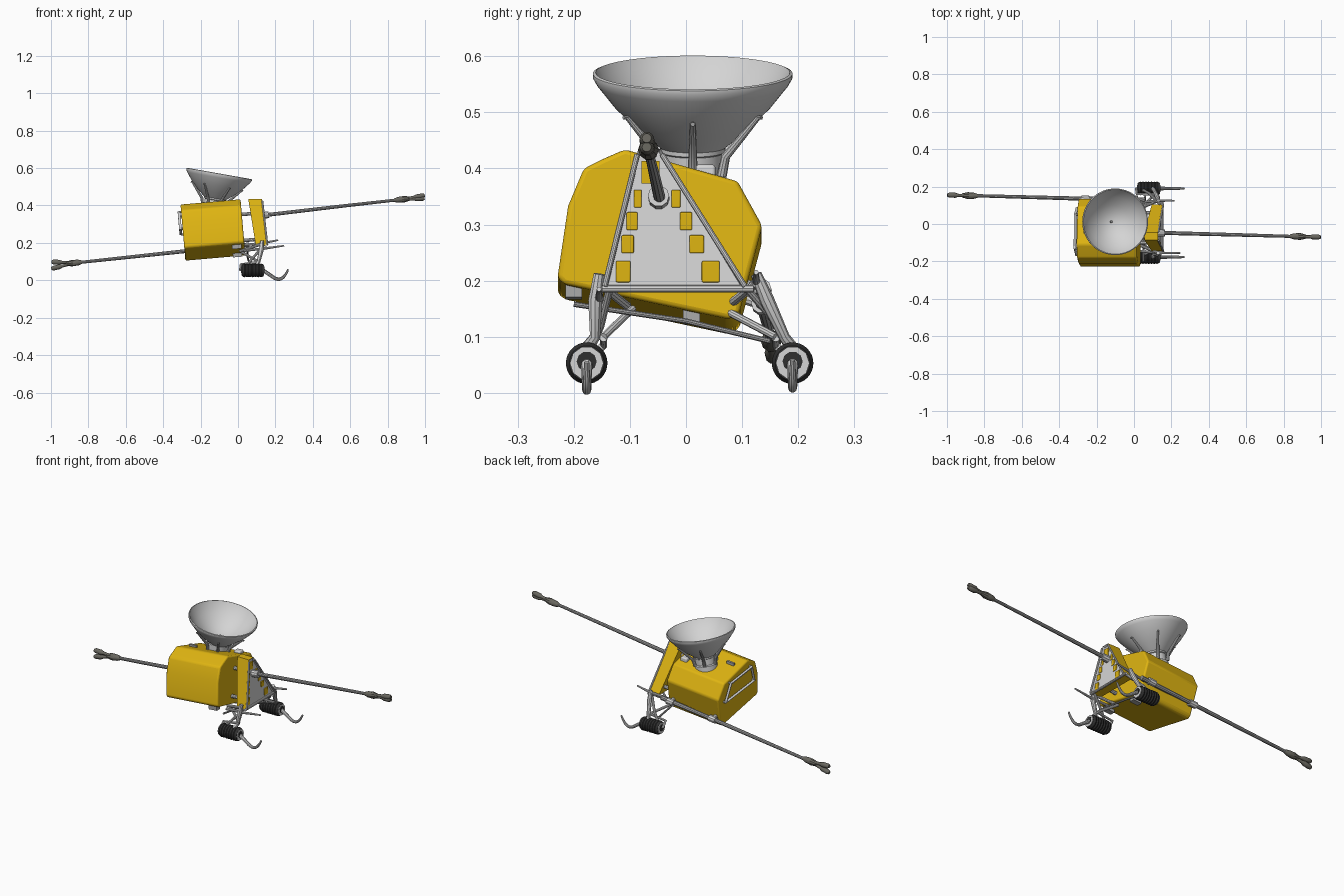
import bpy, bmesh, math
from mathutils import Vector, Matrix

if "Cube" in bpy.data.objects:
    bpy.data.objects.remove(bpy.data.objects["Cube"])


def material(name, rgb):
    m = bpy.data.materials.new(name)
    m.diffuse_color = (*rgb, 1)
    m.use_nodes = True
    m.node_tree.nodes["Principled BSDF"].inputs["Base Color"].default_value = m.diffuse_color
    return m


YELLOW = material("golden yellow", (0.74, 0.46, 0.006))
WHITE = material("off white", (0.66, 0.66, 0.66))
BLACK = material("charcoal", (0.03, 0.03, 0.03))
GREY = material("pole grey", (0.38, 0.38, 0.38))
BROWN = material("gripper grey", (0.14, 0.135, 0.115))


def finish(bm, name, mats, matrix=Matrix(), bevel=0.0):
    bmesh.ops.recalc_face_normals(bm, faces=bm.faces[:])
    me = bpy.data.meshes.new(name)
    bm.to_mesh(me)
    bm.free()
    ob = bpy.data.objects.new(name, me)
    bpy.context.collection.objects.link(ob)
    for m in mats:
        me.materials.append(m)
    ob.matrix_world = matrix
    if bevel:
        mod = ob.modifiers.new("bevel", "BEVEL")
        mod.width, mod.segments, mod.limit_method = bevel, 3, "ANGLE"
        mod.angle_limit = math.radians(20)
    smooth(ob)
    return ob


def smooth(ob):
    bpy.ops.object.select_all(action="DESELECT")
    ob.select_set(True)
    bpy.context.view_layer.objects.active = ob
    bpy.ops.object.shade_smooth_by_angle(angle=math.radians(35))


def tube(name, pts, r, mat, scales=None, closed=False, curved=False):
    """Round bar through points, with optional radius factors."""
    cu = bpy.data.curves.new(name, "CURVE")
    cu.dimensions, cu.bevel_depth, cu.bevel_resolution = "3D", r, 3
    cu.use_fill_caps = True
    sp = cu.splines.new("NURBS" if curved else "POLY")
    sp.points.add(len(pts) - 1)
    for i, p in enumerate(pts):
        sp.points[i].co = (*p, 1)
        sp.points[i].radius = scales[i] if scales else 1
    if curved:
        sp.use_endpoint_u, sp.order_u = True, 3
    sp.use_cyclic_u = closed
    ob = bpy.data.objects.new(name, cu)
    bpy.context.collection.objects.link(ob)
    cu.materials.append(mat)
    bpy.ops.object.select_all(action="DESELECT")
    ob.select_set(True)
    bpy.context.view_layer.objects.active = ob
    bpy.ops.object.convert(target="MESH")
    smooth(bpy.context.object)


def lathe(name, profile, mats, matrix, steps=48):
    bm = bmesh.new()
    vs = [bm.verts.new((r, 0, h)) for r, h in profile]
    es = [bm.edges.new(p) for p in zip(vs, vs[1:])]
    bmesh.ops.spin(bm, geom=vs + es, axis=(0, 0, 1), cent=(0, 0, 0),
                   angle=math.tau, steps=steps, use_merge=True)
    bmesh.ops.remove_doubles(bm, verts=bm.verts[:], dist=1e-5)
    return finish(bm, name, mats, matrix)


def box(name, centre, size, mat, matrix=Matrix(), bevel=0.0):
    bm = bmesh.new()
    bmesh.ops.create_cube(bm, size=1, matrix=Matrix.Translation(centre) @ Matrix.Diagonal((*size, 1)))
    return finish(bm, name, [mat], matrix, bevel)


# Main body: tilted faceted prism
BODY = Matrix.Translation((-0.135, 0, 0.27)) @ Matrix.Rotation(-0.087, 4, "Y")
outline = [(-0.229, -0.078), (-0.21, 0.05), (-0.182, 0.117), (-0.15, 0.133), (-0.109, 0.151),
           (0.092, 0.094), (0.136, 0.014), (0.095, -0.142), (0.078, -0.153), (-0.218, -0.09)]
bm = bmesh.new()
end = bm.faces.new([bm.verts.new((-0.16, y, z)) for y, z in outline])
ext = bmesh.ops.extrude_face_region(bm, geom=[end])
bmesh.ops.translate(bm, vec=(0.322, 0, 0), verts=[g for g in ext["geom"] if isinstance(g, bmesh.types.BMVert)])
finish(bm, "body", [YELLOW], BODY, 0.012)

# Left-end rail frame and its mounts, plus roof fittings
corners = [(-0.172, -0.165, 0.02), (-0.172, -0.13, 0.11), (-0.172, 0.05, 0.085), (-0.172, 0.085, -0.01)]
tube("end_rail", [BODY @ Vector(c) for c in corners], 0.007, WHITE, closed=True)
for c in corners:
    tube("rail_mount", [BODY @ Vector(c), BODY @ Vector((-0.15, c[1], c[2]))], 0.006, WHITE)
box("roof_sensor", (0.125, 0.035, 0.108), (0.04, 0.035, 0.035), WHITE, BODY, 0.006)
box("roof_handle", (-0.10, -0.045, 0.137), (0.045, 0.012, 0.018), GREY, BODY)
for y in (-0.2, 0.01):
    box("underside_fitting", (0.12, y, -0.10 - 0.21 * (y + 0.2)), (0.05, 0.03, 0.025), GREY, BODY)

# Dish with collar, tilted to the right
DISH = Matrix.Translation((-0.133, 0.012, 0.383)) @ Matrix.Rotation(math.radians(10), 4, "Y")
lathe("dish", [(0, 0.05), (0.055, 0.053), (0.098, 0.088), (0.140, 0.130), (0.170, 0.168), (0.178, 0.182),
               (0.178, 0.189), (0.173, 0.191), (0.164, 0.175), (0.134, 0.138), (0.09, 0.102),
               (0.05, 0.08), (0, 0.07)], [WHITE], DISH, 64)
lathe("dish_collar", [(0, -0.03), (0.06, -0.03), (0.06, 0.008), (0.053, 0.012), (0.053, 0.045),
                      (0.058, 0.048), (0.058, 0.06), (0, 0.06)], [WHITE], DISH)
lathe("dish_feed", [(0, 0.06), (0.008, 0.06), (0.006, 0.09), (0, 0.092)], [GREY], DISH, 12)
for i in range(6):
    a = math.tau * i / 6
    spot = lambda r, h: DISH @ Vector((r * math.cos(a), r * math.sin(a), h))
    tube("dish_strut", [spot(0.06, 0.01), spot(0.068, 0.045), spot(0.103, 0.085), spot(0.135, 0.122)],
         0.008, WHITE, [1.1, 1, 0.8, 0.6])
    tube("strut_pin", [spot(0.12, 0.12), spot(0.142, 0.122)], 0.004, GREY)

# Tapered side tower: yellow shell with recessed white front
bm = bmesh.new()
tower = [(-0.145, 0.105, 0.185, 0.157, 0.095), (-0.085, -0.045, 0.435, 0.128, 0.055)]
(bl, br), (tl, tr) = [[[bm.verts.new((x, y, z)) for x in (xf, xb)] for y in (y0, y1)]
                      for y0, y1, z, xf, xb in tower]
front = bm.faces.new([bl[0], br[0], tr[0], tl[0]])
bm.faces.new([bl[1], tl[1], tr[1], br[1]])
for p, q in ((bl, br), (br, tr), (tr, tl), (tl, bl)):
    bm.faces.new([p[0], q[0], q[1], p[1]])
bmesh.ops.recalc_face_normals(bm, faces=bm.faces[:])
rim = bmesh.ops.inset_individual(bm, faces=[front], thickness=0.007)["faces"]
bmesh.ops.translate(bm, vec=(-0.012, 0, 0), verts=front.verts)
for f in [front] + rim:
    f.material_index = 1
finish(bm, "side_tower", [YELLOW, WHITE])

# Yellow openings on the tower front
for z, h, yl, wl, yr, wr in ((0.346, 0.032, -0.086, 0.014, -0.018, 0.016), (0.306, 0.032, -0.096, 0.02, 0.0, 0.022),
                             (0.265, 0.032, -0.104, 0.022, 0.019, 0.026), (0.216, 0.038, -0.112, 0.026, 0.044, 0.032)):
    for y, w in ((yl, wl), (yr, wr)):
        box("tower_window", (0.1535 - 0.116 * (z - 0.185) - 0.0075, y, z), (0.006, w, h), YELLOW, bevel=0.0025)
box("tower_cap_panel", (0.123, -0.063, 0.393), (0.006, 0.032, 0.04), YELLOW)

# Tower edge tubes, crossbar and links to the body
tube("tower_crossbar", [(0.15, -0.15, 0.186), (0.15, 0.12, 0.186)], 0.007, WHITE)
tube("tower_edge", [(0.157, 0.105, 0.19), (0.13, -0.043, 0.425)], 0.005, WHITE)
tube("tower_edge", [(0.157, -0.145, 0.19), (0.13, -0.087, 0.425)], 0.005, WHITE)
for y, z in ((-0.1, 0.22), (0.06, 0.22), (-0.06, 0.36)):
    tube("tower_link", [(0.0, y, z - 0.01), (0.11, y, z)], 0.010, WHITE)


def fork(tip, direction, spread):
    """Two-finger gripper ending at tip."""
    tip, d = Vector(tip), Vector(direction).normalized()
    base = tip - d * 0.165
    tube("gripper_wrist", [base, base + d * 0.02, base + d * 0.055, base + d * 0.085], 0.016, BROWN,
         [0.6, 1.0, 1.15, 0.7])
    for s in (-1, 1):
        side = Vector((0, 0, s * spread))
        a, e = base + d * 0.06 + side * 0.2, tip + side
        tube("gripper_finger", [a, a.lerp(e, 0.45), a.lerp(e, 0.6), a.lerp(e, 0.9), e], 0.012, BROWN,
             [0.7, 0.7, 1.15, 1.1, 0.7])


# Two long arms
tube("right_arm", [(0.10, -0.046, 0.343), (0.55, -0.058, 0.396), (0.87, -0.067, 0.432)], 0.0095, GREY, [1.15, 1, 0.85])
tube("right_arm_socket", [(0.11, -0.048, 0.344), (0.165, -0.049, 0.351)], 0.019, WHITE)
fork((0.998, -0.07, 0.446), (0.85, -0.024, 0.095), 0.008)
tube("left_arm", [(0.06, 0.128, 0.19), (-0.29, 0.136, 0.155), (-0.87, 0.152, 0.093)], 0.010, GREY, [1.3, 1.1, 0.85])
fork((-0.998, 0.155, 0.08), (-0.71, 0.02, -0.075), 0.018)
for x in (-0.26, 0.0):
    z = 0.184 + 0.1 * x
    tube("left_arm_clamp", [(x - 0.02, 0.135, z - 0.002), (x + 0.02, 0.134, z + 0.002)], 0.018, WHITE)
    tube("left_arm_bracket", [(x, 0.135, z), (x, 0.07, z + 0.02)], 0.010, WHITE)

# Two landing legs with rollers and curled front hooks
for y, top, lift in ((-0.177, -0.155, 0.0), (0.19, 0.125, 0.004)):
    s = math.copysign(1, y)
    roll = Matrix.Translation((0.022, y, 0.053)) @ Matrix.Rotation(math.pi / 2, 4, "Y")
    ribs = [(0.037 if i % 2 else 0.0335, 0.004 + i * 0.0075) for i in range(15)]
    lathe("roller", [(0, 0), (0.03, 0), *ribs, (0.031, 0.114), (0, 0.114)], [BLACK], roll, 32)
    for x in (0.020, 0.137):
        tube("roller_cap", [(x - 0.002, y, 0.053), (x + 0.002, y, 0.053)], 0.030, WHITE)
        tube("roller_hub", [(x - 0.004, y, 0.056), (x + 0.004, y, 0.056)], 0.018, BLACK)
    tube("front_hook", [(0.13, y, 0.055), (0.165, y, 0.032 + lift), (0.21, y, -0.001 + lift),
                        (0.25, y, 0.015 + lift), (0.268, y, 0.055 + lift)], 0.009, WHITE,
         [1.2, 1, 0.9, 0.8, 0.5], curved=True)
    tube("main_leg", [(0.13, top, 0.212), (0.125, top + 0.3 * (y - top), 0.165),
                      (0.11, y - s * 0.015, 0.10), (0.10, y, 0.08)], 0.011, WHITE, [0.9, 1.2, 0.9, 1])
    tube("rear_leg", [(0.14, top - s * 0.02, 0.19), (0.08, y - s * 0.025, 0.12), (0.05, y - s * 0.01, 0.085)],
         0.007, WHITE)
    tube("body_brace", [(0.01, top - s * 0.05, 0.155), (0.13, top, 0.195)], 0.008, WHITE)
    tube("lower_brace", [(0.02, top - s * 0.06, 0.15), (0.11, y - s * 0.03, 0.10)], 0.007, WHITE)
    tube("roller_yoke", [(0.012, y, 0.055), (0.015, y - s * 0.03, 0.085), (0.11, y - s * 0.03, 0.098)], 0.007, WHITE)
    z = 0.17 if s < 0 else 0.2
    tube("front_prong", [(0.03, top - s * 0.01, z - 0.012), (0.14, top, z), (0.247 if s < 0 else 0.215, top, z + 0.015)],
         0.007, WHITE, [1, 1, 0.6])
tube("underside_rod", [(0.05, -0.2, 0.158), (0.05, 0.0, 0.128), (0.06, 0.15, 0.092)], 0.005, GREY)
